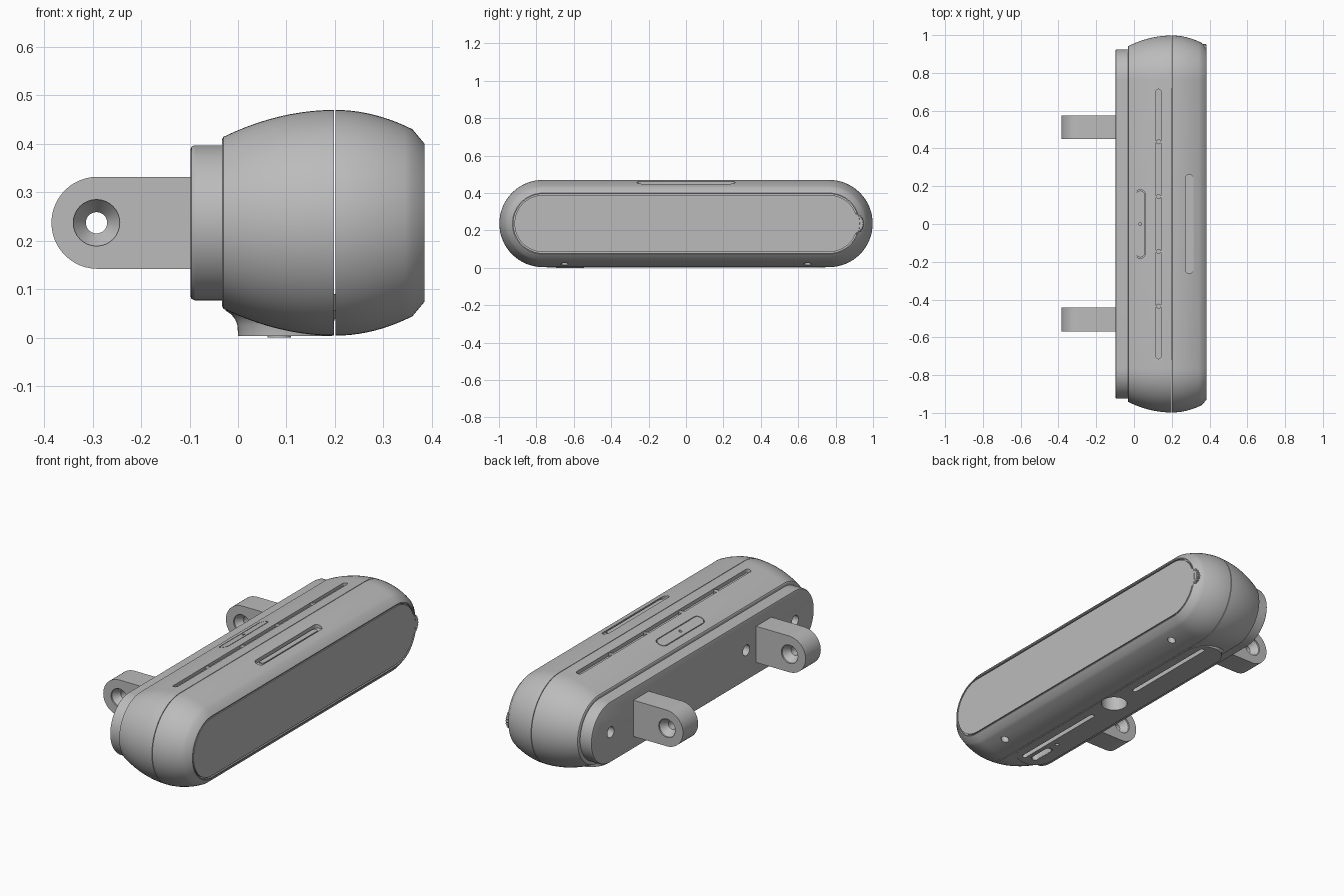
import bpy, bmesh, math

if "Cube" in bpy.data.objects:
    bpy.data.objects.remove(bpy.data.objects["Cube"])

GREY = (0.5, 0.5, 0.5, 1)
grey = bpy.data.materials.new("plain grey")
grey.use_nodes = True
grey.diffuse_color = GREY
grey.node_tree.nodes["Principled BSDF"].inputs["Base Color"].default_value = GREY

MID = 0.237      # height of the long axis
HALF = 0.765     # half length of the straight sides
GAP = 0.0015     # half width of the seam


def stadium(half, r, arc):
    """Outline with two straight sides and round ends."""
    pts = []
    for side in (1, -1):
        for i in range(arc + 1):
            a = math.pi * (i / arc - 0.5)
            pts.append((side * (half + r * math.cos(a)), side * r * math.sin(a)))
    return pts


def loft(name, profile, half, place, arc=16, ring=False):
    """Join stadium outlines given as (depth, radius); ring closes them into a loop."""
    bm = bmesh.new()
    loops = [[bm.verts.new(place(d, u, v)) for u, v in stadium(half, r, arc)]
             for d, r in profile]
    pairs = list(zip(loops, loops[1:]))
    if ring:
        pairs.append((loops[-1], loops[0]))
    else:
        bm.faces.new(loops[0])
        bm.faces.new(loops[-1])
    n = len(loops[0])
    for a, b in pairs:
        for i in range(n):
            j = (i + 1) % n
            bm.faces.new((a[i], a[j], b[j], b[i]))
    bmesh.ops.remove_doubles(bm, verts=bm.verts, dist=1e-5)
    bmesh.ops.recalc_face_normals(bm, faces=bm.faces)
    mesh = bpy.data.meshes.new(name)
    bm.to_mesh(mesh)
    bm.free()
    obj = bpy.data.objects.new(name, mesh)
    mesh.materials.append(grey)
    bpy.context.collection.objects.link(obj)
    return obj


def lengthwise(d, u, v):
    return (d, u, MID + v)


def upright(x, y):
    return lambda d, u, v: (x + v, y + u, d)


def activate(obj):
    bpy.ops.object.select_all(action='DESELECT')
    obj.select_set(True)
    bpy.context.view_layer.objects.active = obj


def carve(obj, cutters):
    activate(obj)
    for c in cutters:
        mod = obj.modifiers.new("cut", 'BOOLEAN')
        mod.operation = 'DIFFERENCE'
        mod.solver = 'EXACT'
        mod.object = c
        bpy.ops.object.modifier_apply(modifier=mod.name)


def curve_back(x):
    return (x, 0.233 - 0.057 * ((0.2 - x) / 0.233) ** 2)


def curve_front(x):
    return (x, 0.233 - 0.04 * ((x - 0.2) / 0.16) ** 2)


# Two halves of the housing, split by a thin seam
STEPS = 10
x_seam_back, x_seam_front = 0.2 - GAP, 0.2 + GAP
back = [(-0.033, 0.165), (-0.033, 0.172)]
back += [curve_back(-0.03 + (x_seam_back + 0.03) * i / STEPS) for i in range(STEPS + 1)]
front = [curve_front(x_seam_front + (0.36 - x_seam_front) * i / STEPS) for i in range(STEPS + 1)]
front += [(0.385, 0.163), (0.385, 0.158), (0.375, 0.158), (0.375, 0.152), (0.384, 0.152)]
back_housing = loft("back_housing", back, HALF, lengthwise, 32)
front_housing = loft("front_housing", front, HALF, lengthwise, 32)

# Mounting plate with softened rim
mount_plate = loft("mount_plate", [(-0.02, 0.16), (-0.09, 0.16), (-0.096, 0.157), (-0.098, 0.152)],
                   HALF, lengthwise, 32)

# Flared foot under the housing
foot = loft("foot", [(0.003, 0.097), (0.025, 0.098), (0.038, 0.103), (0.048, 0.111), (0.056, 0.123),
                     (0.09, 0.123)], 0.65, upright(0.097, 0), 16)

# Cutters for the top openings
long_slot = loft("long_slot_cutter", [(0.447, 0.014), (0.6, 0.014)], 0.7, upright(0.13, 0), 8)
button_slot = loft("button_slot_cutter", [(0.442, 0.021), (0.6, 0.021)], 0.241, upright(0.293, 0), 8)
pad_groove = loft("pad_groove_cutter", [(0.425, 0.028), (0.6, 0.028), (0.6, 0.024), (0.425, 0.024)],
                  0.153, upright(0.033, 0), 8, ring=True)
pad_hole = loft("pad_hole_cutter", [(0.425, 0.008), (0.6, 0.008)], 0, upright(0.033, 0), 8)

# Cutters for the underside openings
tripod = loft("tripod_cutter", [(-0.1, 0.065), (0.1, 0.065)], 0, upright(0.13, 0))
port = loft("port_cutter", [(-0.1, 0.018), (0.04, 0.018)], 0.05, upright(0.085, -0.62), 8)
pin = loft("pin_cutter", [(-0.1, 0.01), (0.04, 0.01)], 0, upright(0.085, -0.5), 8)
vents = [loft("vent_cutter", [(-0.1, 0.012), (0.03, 0.012)], 0.263, upright(0.135, s * 0.43), 8)
         for s in (1, -1)]
screws = [loft("screw_cutter", [(-0.1, 0.02), (0.05, 0.02)], 0, upright(0.3, s * 0.65), 8)
          for s in (1, -1)]
bottom = [tripod, port, pin] + vents

# Cutters for the holes in the plate
plate_holes = [loft("plate_hole_cutter", [(-0.2, 0.028), (-0.05, 0.028)], 0,
                    lambda d, u, v, y=y: (d, y + u, MID + v), 12)
               for y in (-0.765, -0.36, 0.36, 0.765)]

carve(back_housing, [long_slot, pad_groove, pad_hole] + bottom)
carve(front_housing, [button_slot] + screws)
carve(foot, bottom)
carve(mount_plate, plate_holes)
cutters = [long_slot, button_slot, pad_groove, pad_hole] + bottom + screws + plate_holes
parts = [back_housing, front_housing, mount_plate, foot]

# Mounting lugs with countersunk holes
for label, y in (("rear", 0.512), ("front", -0.505)):
    lug = loft(label + "_lug", [(-0.063, 0.095), (0.063, 0.095)], 0.098,
               lambda d, u, v: (-0.192 + u, y + d, MID + v), 24)
    hole = loft("lug_hole_cutter", [(-0.08, 0.048), (-0.055, 0.048), (-0.02, 0.022), (0.02, 0.022),
                                    (0.055, 0.048), (0.08, 0.048)], 0,
                lambda d, u, v: (-0.292 + u, y + d, MID + v), 16)
    carve(lug, [hole])
    parts.append(lug)
    cutters.append(hole)

# Button in the short slot and bridges across the long one
parts.append(loft("top_button", [(0.43, 0.014), (0.449, 0.014)], 0.215, upright(0.293, 0), 8))
for y in (-0.435, -0.145, 0.145, 0.435):
    parts.append(loft("slot_bridge", [(0.44, 0.013), (0.46, 0.013)], 0, upright(0.13, y), 8))

# Rim around the port
parts.append(loft("port_rim", [(0.01, 0.024), (0, 0.024), (0, 0.019), (0.01, 0.019)], 0.05,
                  upright(0.085, -0.62), 8, ring=True))

# Ribbed thumb wheel at the rear end of the front panel
wheel = loft("thumb_wheel", [(0.34, 0.058), (0.38, 0.058), (0.384, 0.054)], 0,
             lambda d, u, v: (d, 0.895 + u, MID + v), 24)
for v in wheel.data.vertices:
    angle = math.atan2(v.co.z - MID, v.co.y - 0.895)
    if round(angle / (math.pi / 24)) % 2:
        v.co.y -= 0.004 * math.cos(angle)
        v.co.z -= 0.004 * math.sin(angle)
parts.append(wheel)

for c in cutters:
    bpy.data.objects.remove(c)

for p in parts:
    activate(p)
    bpy.ops.object.shade_smooth_by_angle(angle=math.radians(25))
